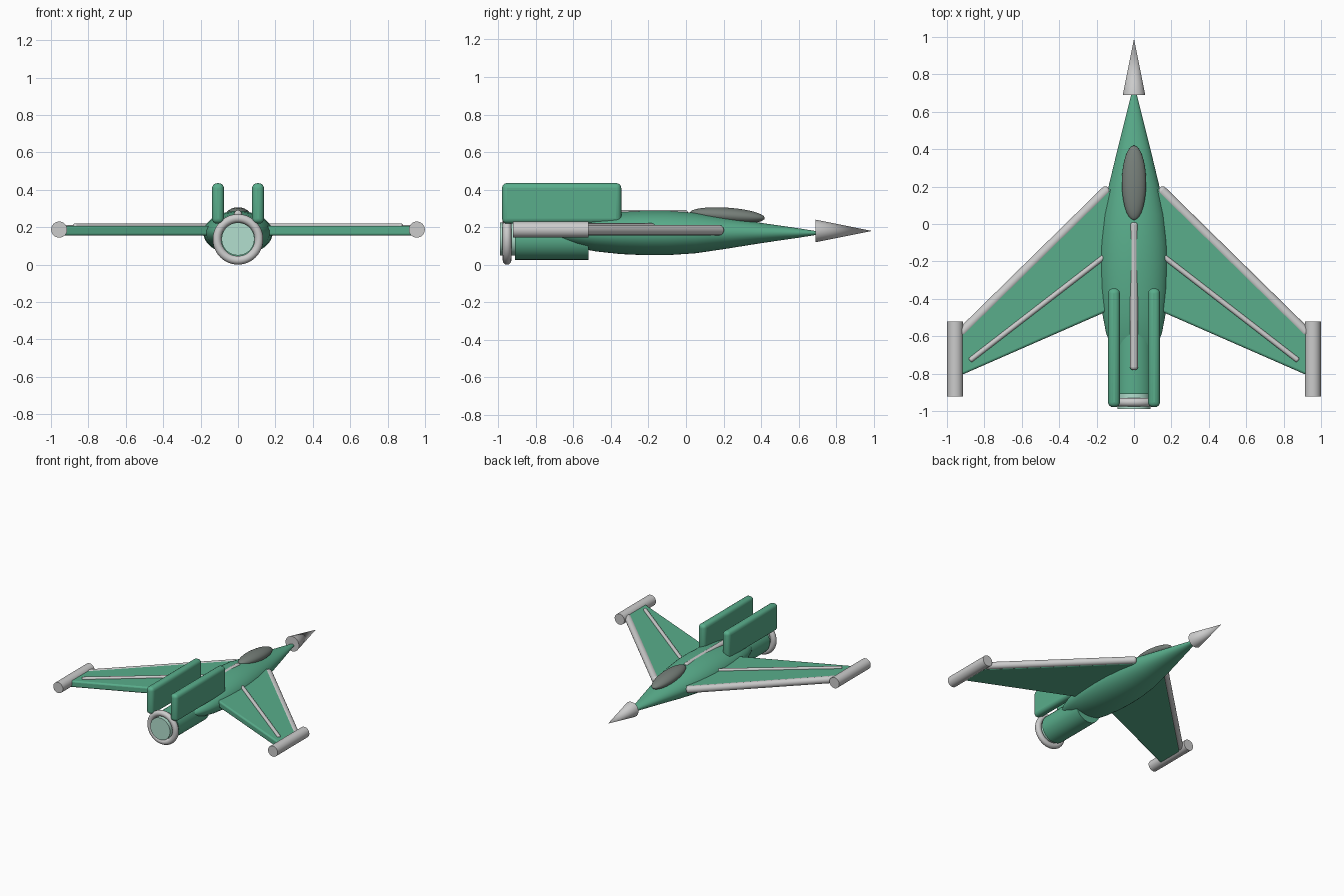
import bpy, bmesh, math
from mathutils import Vector

if "Cube" in bpy.data.objects:
    bpy.data.objects.remove(bpy.data.objects["Cube"])


def material(name, rgb):
    m = bpy.data.materials.new(name)
    m.diffuse_color = (*rgb, 1)
    m.use_nodes = True
    m.node_tree.nodes["Principled BSDF"].inputs["Base Color"].default_value = m.diffuse_color
    return m


GREEN = material("green_paint", (0.10, 0.42, 0.26))
GLOW = material("pale_green_glow", (0.45, 0.74, 0.62))
GLASS = material("dark_canopy", (0.18, 0.21, 0.19))


def finish(ob, name, mat=None, bevel=0, segments=4):
    ob.name = name
    if mat:
        ob.data.materials.append(mat)
    bpy.ops.object.select_all(action='DESELECT')
    bpy.context.view_layer.objects.active = ob
    ob.select_set(True)
    bpy.ops.object.shade_smooth_by_angle(angle=math.radians(35))
    if bevel:
        b = ob.modifiers.new("round_edges", 'BEVEL')
        b.width, b.segments, b.limit_method = bevel, segments, 'ANGLE'
        b.angle_limit = math.radians(40)
    return ob


def from_bmesh(bm, name, mat=None, **kw):
    bmesh.ops.recalc_face_normals(bm, faces=bm.faces)
    mesh = bpy.data.meshes.new(name)
    bm.to_mesh(mesh)
    bm.free()
    ob = bpy.data.objects.new(name, mesh)
    bpy.context.collection.objects.link(ob)
    return finish(ob, name, mat, **kw)


def rod(name, a, b, r1, r2=None, mat=None, **kw):
    """Cylinder or cone between two points."""
    a, b = Vector(a), Vector(b)
    bpy.ops.mesh.primitive_cone_add(vertices=32, radius1=r1, radius2=r1 if r2 is None else r2,
                                    depth=(b - a).length, location=(a + b) / 2,
                                    rotation=(b - a).to_track_quat('Z', 'Y').to_euler())
    return finish(bpy.context.object, name, mat, **kw)


# Fuselage: elliptical sections (y, half width, half height)
sections = [(0.72, .008, .006), (0.6, .038, .025), (0.4, .088, .054), (0.2, .136, .086),
            (0.05, .166, .108), (-0.1, .182, .118), (-0.22, .185, .118), (-0.35, .181, .112),
            (-0.48, .169, .098), (-0.58, .150, .079), (-0.66, .122, .055), (-0.72, .088, .036),
            (-0.76, .050, .020), (-0.775, .015, .006)]
bm = bmesh.new()
rings = []
for y, w, h in sections:
    angles = [math.tau * i / 40 for i in range(40)]
    rings.append([bm.verts.new((w * math.cos(t), y, 0.169 + h * math.sin(t))) for t in angles])
for p, q in zip(rings, rings[1:]):
    for i in range(40):
        j = (i + 1) % 40
        bm.faces.new((p[i], p[j], q[j], q[i]))
bm.faces.new(rings[0])
bm.faces.new(rings[-1])
from_bmesh(bm, "fuselage", GREEN)

# Nose cone
rod("nose_cone", (0, 0.69, 0.18), (0, 0.99, 0.18), 0.06, 0)

# Canopy
bpy.ops.mesh.primitive_uv_sphere_add(segments=40, ring_count=20, radius=1, location=(0, 0.22, 0.262),
                                     rotation=(math.radians(-4), 0, 0))
bpy.context.object.scale = (0.065, 0.2, 0.042)
finish(bpy.context.object, "canopy", GLASS)

# Spine along the back
rod("spine", (0, 0.01, 0.27), (0, -0.78, 0.27), 0.021, bevel=0.015)

# Engine, exhaust ring and glowing disc
rod("engine", (0, -0.52, 0.136), (0, -0.91, 0.136), 0.11, mat=GREEN)
bpy.ops.mesh.primitive_torus_add(major_radius=0.112, minor_radius=0.023, major_segments=48,
                                 minor_segments=16, location=(0, -0.953, 0.135),
                                 rotation=(math.pi / 2, 0, 0))
finish(bpy.context.object, "exhaust_ring")
rod("exhaust_glow", (0, -0.90, 0.137), (0, -0.99, 0.137), 0.088, mat=GLOW)

for side, s in (("left", -1), ("right", 1)):
    # Swept wing
    bm = bmesh.new()
    outline = [(0.06, 0.26), (0.94, -0.60), (0.94, -0.815), (0.06, -0.43)]
    face = bm.faces.new([bm.verts.new((s * x, y, 0.155)) for x, y in outline])
    top = bmesh.ops.extrude_face_region(bm, geom=[face])["geom"]
    bmesh.ops.translate(bm, vec=(0, 0, 0.052), verts=[v for v in top if isinstance(v, bmesh.types.BMVert)])
    from_bmesh(bm, side + "_wing", GREEN, bevel=0.012, segments=3)

    # Leading edge, wing rib and tip pod
    rod(side + "_leading_edge", (s * 0.135, 0.19, 0.184), (s * 0.93, -0.59, 0.184), 0.027, bevel=0.018)
    rod(side + "_wing_rib", (s * 0.16, -0.175, 0.207), (s * 0.878, -0.73, 0.207), 0.014, bevel=0.009)
    rod(side + "_tip_pod", (s * 0.956, -0.52, 0.187), (s * 0.956, -0.922, 0.187), 0.043)

    # Upright tail fin
    bpy.ops.mesh.primitive_cube_add(size=1, location=(s * 0.107, -0.662, 0.327))
    fin = bpy.context.object
    fin.scale = (0.064, 0.635, 0.216)
    bpy.ops.object.transform_apply(location=False, rotation=False, scale=True)
    finish(fin, side + "_tail_fin", GREEN, bevel=0.027)
